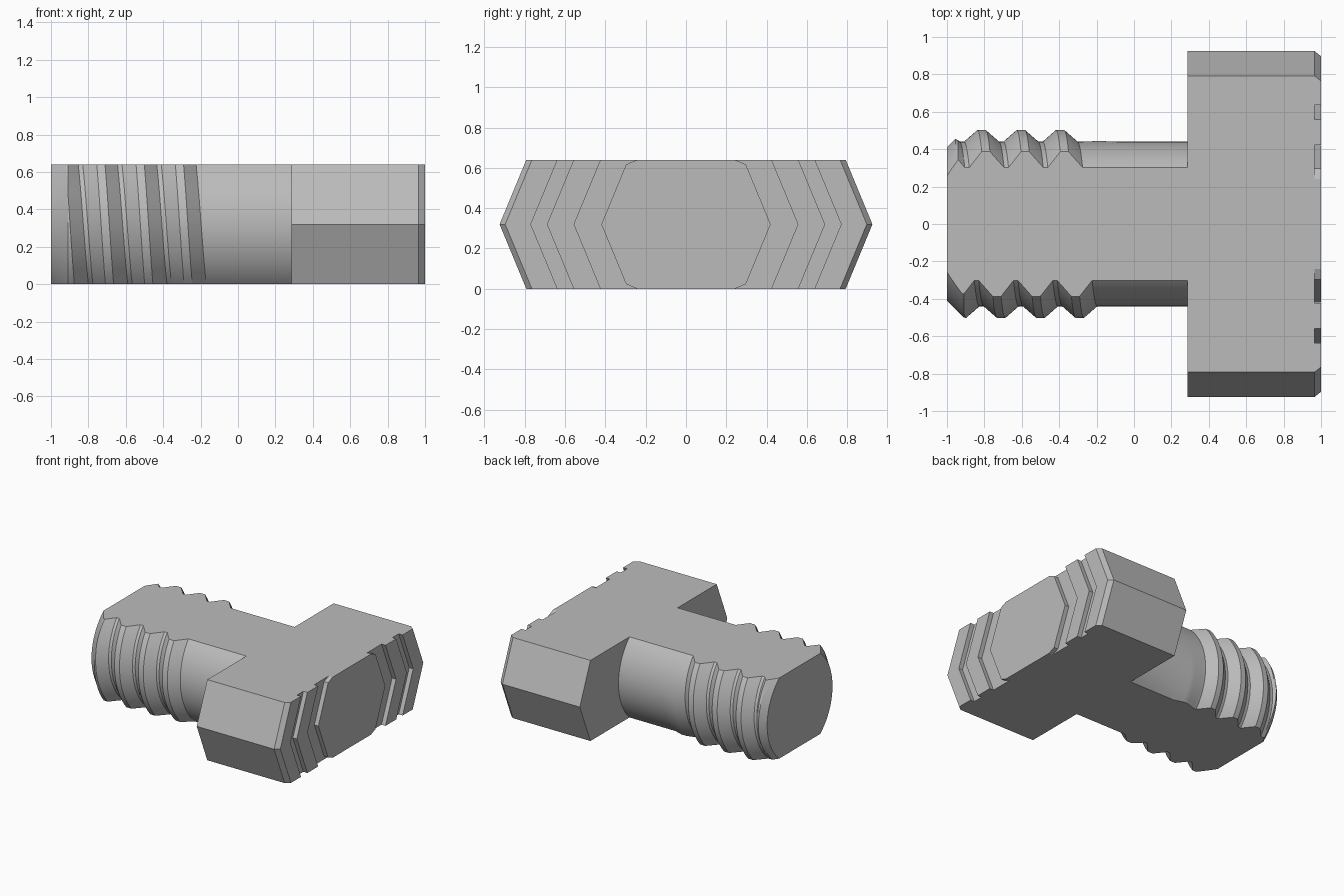
import bpy, bmesh, math

cube = bpy.data.objects.get("Cube")
if cube:
    bpy.data.objects.remove(cube)

HALF = 0.32                    # half thickness of the flattened bolt
PITCH = 0.21
ROOT, CREST = 0.44, 0.502
TAN = math.tan(math.pi / 8)

grey = bpy.data.materials.new("plain grey")
grey.use_nodes = True
colour = (0.5, 0.5, 0.5, 1)
grey.diffuse_color = colour
grey.node_tree.nodes["Principled BSDF"].inputs["Base Color"].default_value = colour


def slab(name, levels, profile):
    """Loft the left and right profiles through z levels and cap all round."""
    bm = bmesh.new()
    sides = []
    for s in (1, -1):
        sides.append([[bm.verts.new((x, s * y, z + HALF)) for x, y in profile(s, z)]
                      for z in levels])
    for rows in sides:
        for a, b in zip(rows, rows[1:]):
            for i in range(len(a) - 1):
                bm.faces.new((a[i], a[i + 1], b[i + 1], b[i]))
    back, front = sides
    for k in (0, -1):
        bm.faces.new(back[k] + front[k][::-1])                              # flats
        bm.faces.new([r[k] for r in back] + [r[k] for r in front][::-1])    # ends
    bmesh.ops.remove_doubles(bm, verts=bm.verts, dist=0.0002)
    bmesh.ops.recalc_face_normals(bm, faces=bm.faces)
    mesh = bpy.data.meshes.new(name)
    bm.to_mesh(mesh)
    bm.free()
    mesh.materials.append(grey)
    ob = bpy.data.objects.new(name, mesh)
    bpy.context.collection.objects.link(ob)
    bpy.ops.object.select_all(action='DESELECT')
    ob.select_set(True)
    bpy.context.view_layer.objects.active = ob
    bpy.ops.object.shade_smooth_by_angle(angle=math.radians(15))


# Threaded shank: helical ridge that fades out towards the head
def thread_profile(s, z):
    def centre(r, k):
        theta = math.atan2(z, s * math.sqrt(r * r - z * z)) % (2 * math.pi)
        if s > 0 and theta > math.pi:
            theta -= 2 * math.pi
        return -0.605 + PITCH * (theta / (2 * math.pi) + k)

    line = [(-2, ROOT)]
    for k in range(-3, 3):
        fade = min(1, max(0, (-0.18 - centre(CREST, k)) / 0.11))
        top = ROOT + (CREST - ROOT) * fade
        line += [(centre(r, k) + d, r) for d, r in
                 ((-0.093, ROOT), (-0.022, top), (0.022, top), (0.093, ROOT))]
    line.append((2, ROOT))

    def radius(x):
        for (x0, r0), (x1, r1) in zip(line, line[1:]):
            if x0 <= x <= x1:
                r = r0 + (r1 - r0) * (x - x0) / (x1 - x0)
                return min(r, 0.41 + x + 1)     # chamfered tip
        return ROOT

    xs = [min(0.285, max(-1, x)) for x, r in line]
    xs += [-1 + 0.015 * i for i in range(8)]
    return [(x, math.sqrt(radius(x) ** 2 - z * z)) for x in sorted(xs)]


# Octagonal head: chamfered rim and two grooves in the end face
RIM, FLOOR = 1.0, 0.965
HEAD = [(0.285, 0.925), (FLOOR, 0.925), (RIM, 0.897)]
for outer, inner in ((0.77, 0.69), (0.555, 0.42)):
    HEAD += [(RIM, outer), (FLOOR, outer), (FLOOR, inner), (RIM, inner)]


def head_profile(s, z):
    return [(x, min(r - abs(z) * TAN, (r - abs(z)) / TAN)) for x, r in HEAD]


STEPS = 32
slab("threaded_shank", [HALF * (2 * i / STEPS - 1) for i in range(STEPS + 1)], thread_profile)
corner = 0.42 * math.sqrt(0.5)
slab("octagonal_head", [-HALF, -corner, 0, corner, HALF], head_profile)
